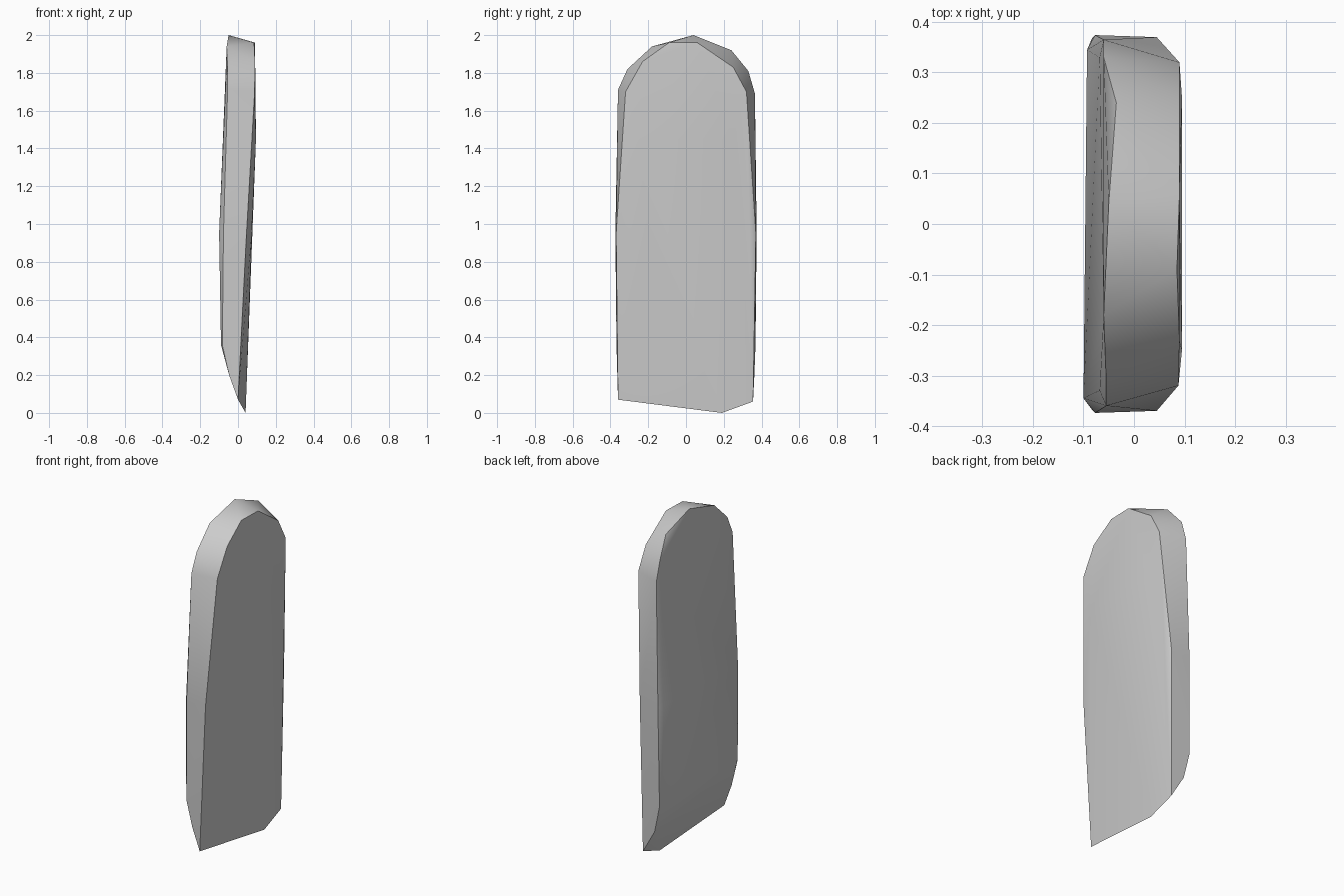
import bpy
import bmesh
import math

# Remove the default object
default = bpy.data.objects.get("Cube")
if default:
    bpy.data.objects.remove(default, do_unlink=True)


def make_material(name, colour):
    mat = bpy.data.materials.new(name)
    mat.use_nodes = True
    mat.diffuse_color = colour
    mat.node_tree.nodes["Principled BSDF"].inputs["Base Color"].default_value = colour
    return mat


# Each outline is a ring of (x, y, z) corners; the slab is their convex skin
left_face = [
    (0.0, -0.36, 0.07), (0.04, 0.19, 0), (0.035, 0.355, 0.06),
    (0.045, 0.37, 0.95), (0.09, 0.32, 1.7), (0.09, 0.25, 1.83),
    (0.09, 0.06, 1.96), (0.085, -0.09, 1.96), (0.09, -0.23, 1.86),
    (0.088, -0.32, 1.7), (0.045, -0.37, 0.95),
]

# Shoulder rim: the widest outline, rounded over the top
shoulder_rim = [
    (-0.06, 0.365, 1.69), (-0.06, 0.33, 1.81), (-0.035, 0.24, 1.92),
    (-0.05, 0.04, 2), (-0.06, -0.18, 1.94), (-0.055, -0.31, 1.82),
    (-0.055, -0.36, 1.71),
]

# Gentle bulge across the broad left face
left_bulge = [(0.072, y, 0.95) for y in (-0.2, 0.2)]
left_bulge += [(0.095, y, 1.45) for y in (-0.25, 0.25)]

# Narrow chamfer down both long edges of the right face, matched front to back
right_edges = []
for side in (-1, 1):
    right_edges += [
        (-0.077, side * 0.374, 0.95), (-0.083, side * 0.368, 0.36),
        (-0.1 if side < 0 else -0.093, side * 0.345, 0.95),
        (-0.09, side * 0.35, 0.36), (-0.047, side * 0.362, 0.2),
        (-0.068, side * 0.33, 1.68),
    ]


def build_slab(name, points, material):
    bm = bmesh.new()
    for point in points:
        bm.verts.new(point)
    hull = bmesh.ops.convex_hull(bm, input=bm.verts[:])
    unused = {v for v in hull["geom_interior"] + hull["geom_unused"]
              if isinstance(v, bmesh.types.BMVert)}
    bmesh.ops.delete(bm, geom=list(unused), context="VERTS")
    bmesh.ops.recalc_face_normals(bm, faces=bm.faces[:])
    mesh = bpy.data.meshes.new(name)
    bm.to_mesh(mesh)
    bm.free()
    mesh.materials.append(material)
    slab = bpy.data.objects.new(name, mesh)
    bpy.context.collection.objects.link(slab)
    # Soften shallow creases and keep the outline edges sharp
    bpy.ops.object.select_all(action="DESELECT")
    slab.select_set(True)
    bpy.context.view_layer.objects.active = slab
    bpy.ops.object.shade_smooth_by_angle(angle=math.radians(30))
    return slab


stone_grey = make_material("stone_grey", (0.6, 0.6, 0.6, 1))
build_slab("standing_slab", left_face + shoulder_rim + left_bulge + right_edges, stone_grey)
